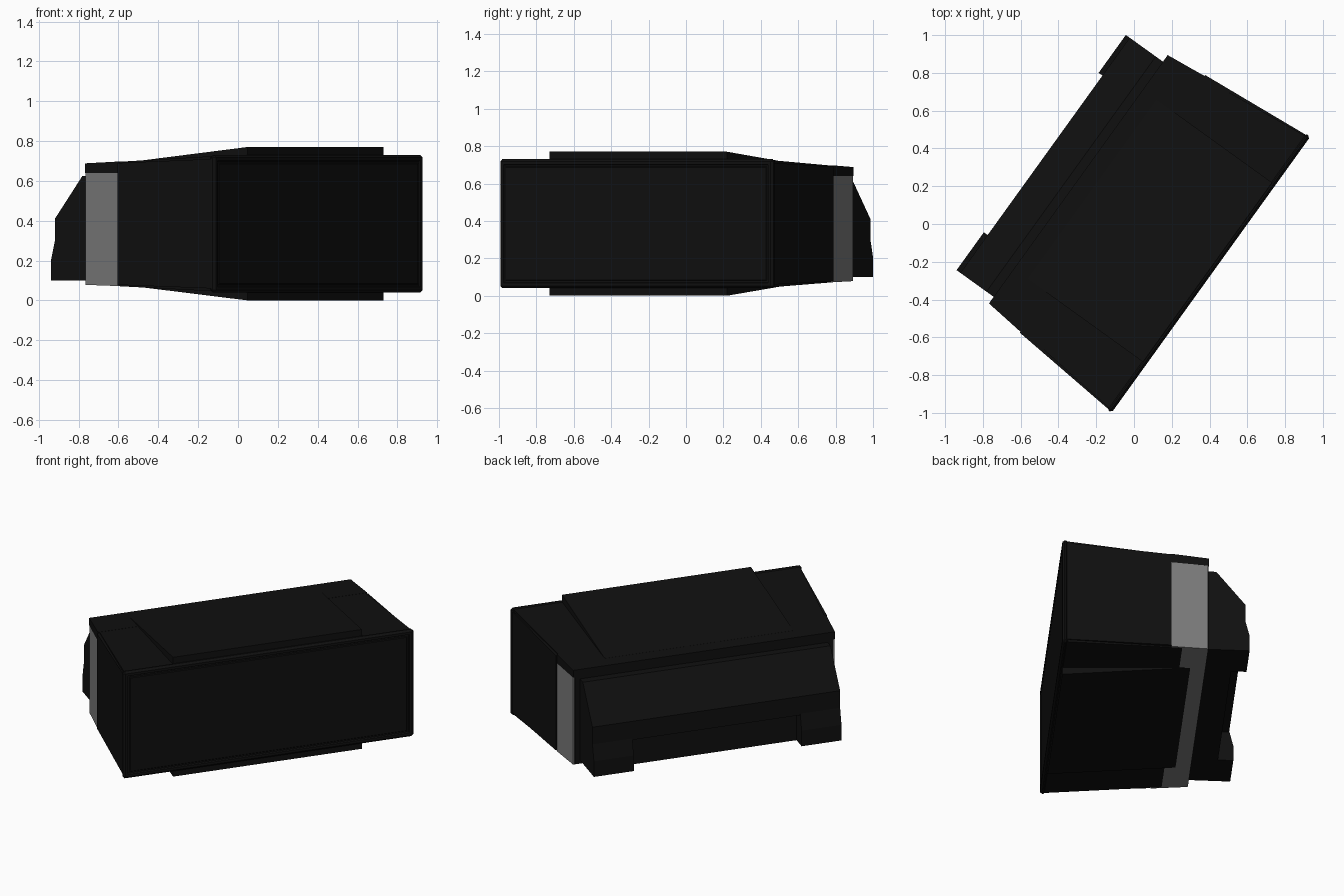
import bpy, bmesh, math
from mathutils import Matrix

if "Cube" in bpy.data.objects:
    bpy.data.objects.remove(bpy.data.objects["Cube"])

# Whole unit is built square to the axes, then turned to its resting angle
TURN = Matrix.Translation((0.012, 0.016, 0)) @ Matrix.Rotation(math.radians(54.25), 4, 'Z')


def material(name, value):
    m = bpy.data.materials.new(name)
    m.diffuse_color = (value, value, value, 1)
    m.use_nodes = True
    m.node_tree.nodes["Principled BSDF"].inputs["Base Color"].default_value = m.diffuse_color
    return m


BLACK = material("matte_black", 0.005)
GREY = material("mid_grey", 0.2)


def finish(name, bm, mat):
    bmesh.ops.recalc_face_normals(bm, faces=bm.faces)
    me = bpy.data.meshes.new(name)
    bm.to_mesh(me)
    bm.free()
    me.materials.append(mat)
    ob = bpy.data.objects.new(name, me)
    bpy.context.collection.objects.link(ob)
    ob.matrix_world = TURN
    return ob


def loft(bm, rings):
    """Skin equal-length rings of points and cap both ends."""
    vs = [[bm.verts.new(p) for p in r] for r in rings]
    n = len(vs[0])
    for a, b in zip(vs, vs[1:]):
        for i in range(n):
            j = (i + 1) % n
            bm.faces.new((a[i], a[j], b[j], b[i]))
    bm.faces.new(vs[0])
    bm.faces.new(vs[-1])


def taper(name, sections, mat=BLACK):
    """Tapered block from (y, half width, bottom, top) sections."""
    bm = bmesh.new()
    loft(bm, [[(-w, y, lo), (w, y, lo), (w, y, hi), (-w, y, hi)]
              for y, w, lo, hi in sections])
    return finish(name, bm, mat)


def extrude(name, profile, x0, x1, mat=BLACK):
    """Side profile of (y, z) points pulled along x."""
    bm = bmesh.new()
    loft(bm, [[(x, y, z) for y, z in profile] for x in (x0, x1)])
    return finish(name, bm, mat)


# Main housing, narrowing to the rear
taper("housing", [(-0.465, 0.888, 0.046, 0.724), (0.375, 0.80, 0.08, 0.686)])
taper("side_panels", [(-0.465, 0.895, 0.06, 0.71), (0.155, 0.84, 0.078, 0.69)])
taper("rear_lip", [(0.155, 0.834, 0.64, 0.697), (0.378, 0.81, 0.64, 0.688)])

# Grey bands wrapped on both ends
taper("end_bands", [(0.157, 0.834, 0.072, 0.64), (0.374, 0.81, 0.078, 0.64)], GREY)

# Sloping raised plates above and below
taper("top_bottom_wedge", [(-0.465, 0.585, 0.0, 0.77), (0.29, 0.585, 0.076, 0.692)])

# Front flange with a grooved panel
bm = bmesh.new()
bmesh.ops.create_cube(bm, size=1)
bmesh.ops.scale(bm, vec=(1.80, 0.032, 0.69), verts=bm.verts)
bmesh.ops.translate(bm, vec=(0, -0.471, 0.385), verts=bm.verts)
bmesh.ops.bevel(bm, geom=[e for e in bm.edges], offset=0.012, segments=1, affect='EDGES')
bm.normal_update()
front = min(bm.faces, key=lambda f: f.calc_center_median().y)
for thick, depth in ((0.022, 0), (0.006, -0.008), (0.012, 0), (0.006, 0.005)):
    bmesh.ops.inset_region(bm, faces=[front], thickness=thick, depth=depth)
finish("front_panel", bm, BLACK)

# Rear cover with a foot at each end
foot = [(0.37, 0.10), (0.62, 0.10), (0.62, 0.20), (0.595, 0.30),
        (0.595, 0.41), (0.425, 0.625), (0.37, 0.625)]
middle = [(0.37, 0.10), (0.53, 0.10), (0.53, 0.29), (0.595, 0.29)] + foot[4:]
extrude("rear_cover", middle, -0.52, 0.52)
for side, label in ((-1, "left"), (1, "right")):
    extrude(label + "_foot", foot, side * 0.52, side * 0.767)
